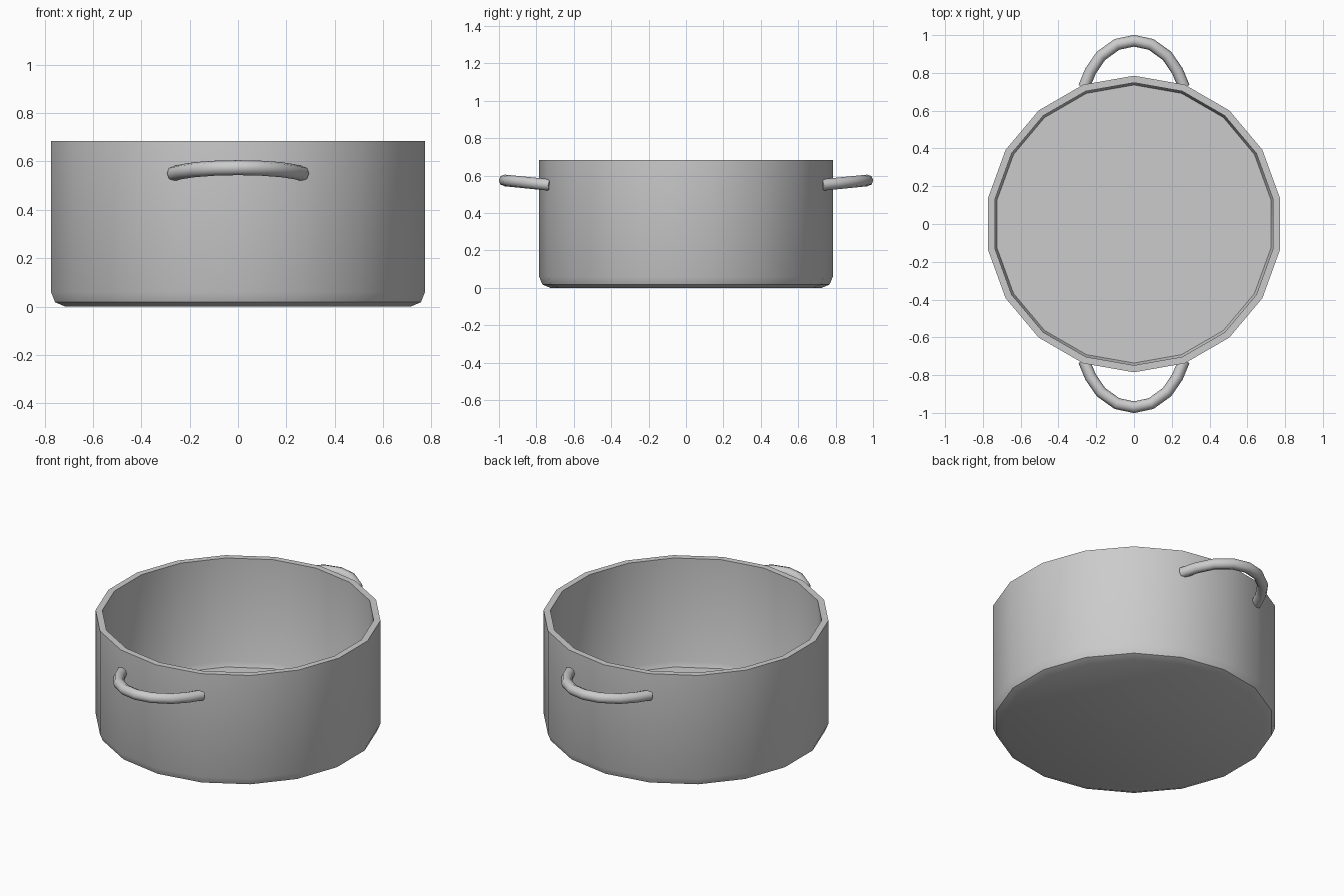
import bpy, bmesh, math

if "Cube" in bpy.data.objects:
    bpy.data.objects.remove(bpy.data.objects["Cube"])

SIDES = 18


def finish(obj, angle):
    bpy.ops.object.select_all(action='DESELECT')
    obj.select_set(True)
    bpy.context.view_layer.objects.active = obj
    bpy.ops.object.shade_smooth_by_angle(angle=math.radians(angle))


def lathe(name, profile):
    """Revolve a (radius, z) profile, capping its first and last rings."""
    bm = bmesh.new()
    rings = []
    for r, z in profile:
        angles = [math.pi / 2 + 2 * math.pi * i / SIDES for i in range(SIDES)]
        rings.append([bm.verts.new((r * math.cos(a), r * math.sin(a), z)) for a in angles])
    for a, b in zip(rings, rings[1:]):
        for i in range(SIDES):
            j = (i + 1) % SIDES
            bm.faces.new((a[i], a[j], b[j], b[i]))
    bm.faces.new(rings[0][::-1])
    bm.faces.new(rings[-1])
    me = bpy.data.meshes.new(name)
    bm.to_mesh(me)
    bm.free()
    obj = bpy.data.objects.new(name, me)
    bpy.context.collection.objects.link(obj)
    finish(obj, 35)


def handle(name, side):
    """Bent eight-sided tube, tilted slightly upward away from the pot."""
    half = [(0.265, 0.725), (0.23, 0.81), (0.175, 0.89), (0.09, 0.951)]
    path = half + [(0, 0.97)] + [(-x, y) for x, y in reversed(half)]
    cu = bpy.data.curves.new(name, 'CURVE')
    cu.dimensions = '3D'
    cu.bevel_depth = 0.031
    cu.bevel_resolution = 2
    cu.use_fill_caps = True
    sp = cu.splines.new('POLY')
    sp.points.add(len(path) - 1)
    for p, (x, y) in zip(sp.points, path):
        p.co = (x, side * y, 0.55 + 0.1 * (y - 0.725), 1)
    obj = bpy.data.objects.new(name, cu)
    bpy.context.collection.objects.link(obj)
    bpy.ops.object.select_all(action='DESELECT')
    obj.select_set(True)
    bpy.context.view_layer.objects.active = obj
    bpy.ops.object.convert(target='MESH')
    finish(bpy.context.view_layer.objects.active, 50)


# Pot: rounded base, outer wall, rim, inner wall, floor
lathe("pot_body", [(0.725, 0), (0.768, 0.018), (0.785, 0.06), (0.785, 0.685),
                   (0.748, 0.685), (0.748, 0.06), (0.736, 0.03)])

# Side handles
handle("front_handle", -1)
handle("back_handle", 1)
